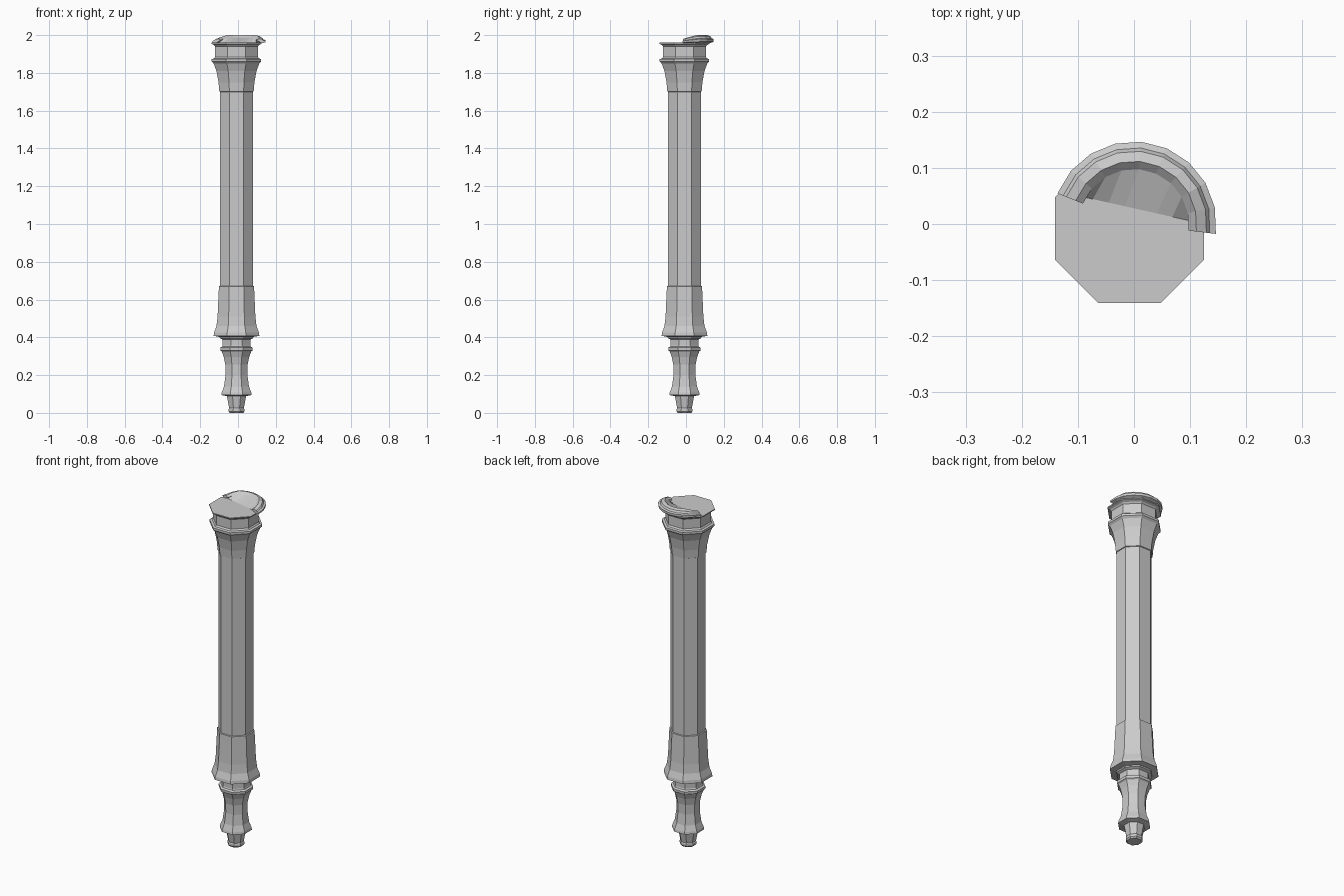
import bpy, bmesh
from math import pi, cos, sin

if "Cube" in bpy.data.objects:
    bpy.data.objects.remove(bpy.data.objects["Cube"])

CX, CY = -0.008, -0.008          # axis of the octagonal column


def octagon_part(name, profile):
    """Stack octagon rings; profile holds (distance to flat side, height)."""
    bm = bmesh.new()
    rings = []
    for half, z in profile:
        r = half / cos(pi / 8)
        rings.append([bm.verts.new((CX + r * cos(pi / 8 + i * pi / 4),
                                    CY + r * sin(pi / 8 + i * pi / 4), z))
                      for i in range(8)])
    for a, b in zip(rings, rings[1:]):
        for i in range(8):
            j = (i + 1) % 8
            bm.faces.new((a[i], a[j], b[j], b[i]))
    bm.faces.new(rings[0][::-1])
    bm.faces.new(rings[-1])
    finish(name, bm)


def finish(name, bm):
    bmesh.ops.recalc_face_normals(bm, faces=bm.faces)
    mesh = bpy.data.meshes.new(name)
    bm.to_mesh(mesh)
    bm.free()
    bpy.context.collection.objects.link(bpy.data.objects.new(name, mesh))


# Small foot
octagon_part("foot_tip", [(0.036, 0.0), (0.042, 0.008), (0.042, 0.02),
                          (0.039, 0.025), (0.05, 0.085), (0.052, 0.095)])

# Lower waisted bulb
octagon_part("lower_bulb", [(0.05, 0.088), (0.08, 0.095), (0.078, 0.108),
                            (0.066, 0.14), (0.058, 0.2), (0.059, 0.255),
                            (0.067, 0.295), (0.078, 0.325), (0.085, 0.33),
                            (0.086, 0.345), (0.074, 0.352)])

# Neck below the shaft
octagon_part("lower_neck", [(0.076, 0.35), (0.073, 0.358), (0.073, 0.388),
                            (0.088, 0.395), (0.09, 0.405)])

# Flared skirt and long shaft
octagon_part("shaft_skirt", [(0.088, 0.402), (0.121, 0.408), (0.119, 0.425),
                             (0.106, 0.46), (0.1, 0.51), (0.093, 0.67),
                             (0.087, 0.672)])
octagon_part("shaft", [(0.087, 0.41), (0.087, 1.705)])

# Flared capital
octagon_part("capital", [(0.087, 1.70), (0.091, 1.702), (0.095, 1.75),
                         (0.106, 1.81), (0.121, 1.85), (0.131, 1.86),
                         (0.131, 1.873), (0.113, 1.878)])

# Upper neck and thin flat cap
octagon_part("upper_neck", [(0.12, 1.875), (0.113, 1.885), (0.113, 1.94),
                            (0.12, 1.948)])
octagon_part("top_cap", [(0.115, 1.946), (0.133, 1.954), (0.133, 1.96)])

# Raised broken crescent round the back of the cap
bm = bmesh.new()
section = [(0.128, 1.957), (0.146, 1.965), (0.147, 1.979), (0.136, 1.983),
           (0.130, 1.994), (0.112, 2.0), (0.098, 1.987)]
steps = 9
start, end = -0.12, pi - 0.38
rows = []
for i in range(steps + 1):
    t = i / steps
    a = start + (end - start) * t
    full = min(1, 0.55 + 2.2 * min(t, 1 - t))     # ends are lower
    rows.append([bm.verts.new((r * cos(a), r * sin(a),
                               1.957 + (z - 1.957) * full))
                 for r, z in section])
for p, q in zip(rows, rows[1:]):
    for k in range(len(section) - 1):
        bm.faces.new((p[k], q[k], q[k + 1], p[k + 1]))
bm.faces.new(rows[0])
bm.faces.new(rows[-1][::-1])
# Sloping broken face from the crescent down to the diagonal crack
crack = []
for i in range(steps + 1):
    t = i / steps
    crack.append(bm.verts.new((0.125 - 0.255 * t, 0.0 + 0.057 * t, 1.961)))
for i in range(steps):
    bm.faces.new((rows[i][-1], rows[i + 1][-1], crack[i + 1], crack[i]))
finish("broken_rim", bm)
